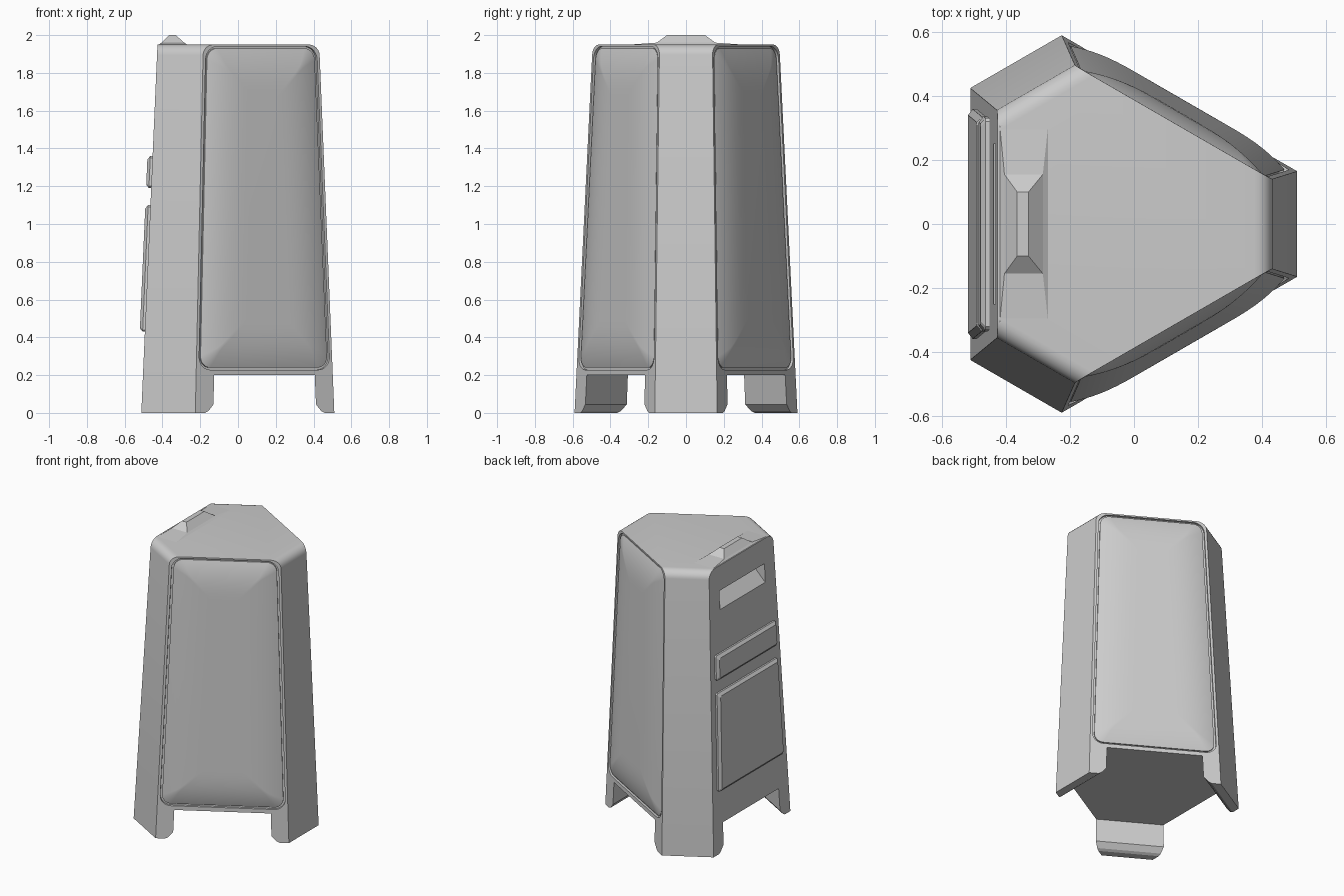
import bpy, bmesh
from math import cos, sin, pi, radians
from mathutils import Vector as V

if "Cube" in bpy.data.objects:
    bpy.data.objects.remove(bpy.data.objects["Cube"])

TOP, FLOOR = 1.95, 0.2


def post(i, z, side, ext=0.0):
    """Outer corner of post i at height z; ext slides it along the next wall."""
    t = z / TOP
    c, R, w = -0.076 + 0.016 * t, 0.586 - 0.096 * t, 0.165 - 0.025 * t
    a = i * 2 * pi / 3
    p = V((c + R * cos(a) - side * w * sin(a), R * sin(a) + side * w * cos(a), z))
    b = a + side * 5 * pi / 6
    return p + V((cos(b), sin(b), 0)) * ext


def hexagon(z):
    return [post(i, z, s) for i in range(3) for s in (-1, 1)]


def make(name, bm, smooth=True):
    bmesh.ops.recalc_face_normals(bm, faces=bm.faces)
    me = bpy.data.meshes.new(name)
    bm.to_mesh(me)
    bm.free()
    ob = bpy.data.objects.new(name, me)
    bpy.context.collection.objects.link(ob)
    if smooth:
        shade(ob)
    return ob


def shade(ob):
    bpy.ops.object.select_all(action='DESELECT')
    ob.select_set(True)
    bpy.context.view_layer.objects.active = ob
    bpy.ops.object.shade_smooth_by_angle(angle=radians(30))


def loft(rings):
    bm = bmesh.new()
    vs = [[bm.verts.new(p) for p in r] for r in rings]
    n = len(vs[0])
    for a, b in zip(vs, vs[1:]):
        for j in range(n):
            bm.faces.new((a[j], a[(j + 1) % n], b[(j + 1) % n], b[j]))
    bm.faces.new(vs[0])
    bm.faces.new(vs[-1])
    return bm


def wall_panel(name, k, z0, z1, margin, r, seg, steps, smooth=True):
    """Rounded panel on wall k; steps are (inset, height above wall)."""
    a = (k + 0.5) * 2 * pi / 3
    normal = V((cos(a), sin(a), 0))
    rings = []
    for m, d in steps:
        rr = max(r - m * 0.5, 0.01)
        ring = []
        for q, (sx, sz) in enumerate(((1, 1), (-1, 1), (-1, -1), (1, -1))):
            for j in range(seg + 1):
                f = (q + j / seg) * pi / 2
                zc = (z1 - m - rr) if sz > 0 else (z0 + m + rr)
                z = zc + rr * sin(f)
                p0, p1 = post(k, z, 1), post(k + 1, z, -1)
                h = (p1 - p0).length / 2 - margin - m
                s = sx * (h - rr) + rr * cos(f)
                ring.append((p0 + p1) / 2 + (p1 - p0).normalized() * s + normal * d)
        rings.append(ring)
    return make(name, loft(rings), smooth)


def cut(ob, cutter):
    cutter.hide_render = True
    mod = ob.modifiers.new("cut", 'BOOLEAN')
    mod.object, mod.operation, mod.solver = cutter, 'DIFFERENCE', 'EXACT'
    bpy.context.view_layer.objects.active = ob
    bpy.ops.object.modifier_apply(modifier=mod.name)
    bpy.data.objects.remove(cutter)


# Tapered six-sided body, rounded where each post meets the top
bm = loft([hexagon(FLOOR), hexagon(TOP)])
bm.verts.ensure_lookup_table()
edges = [bm.edges.get((bm.verts[6 + 2 * i], bm.verts[7 + 2 * i])) for i in range(3)]
bmesh.ops.bevel(bm, geom=edges, offset=0.055, segments=6, profile=0.5, affect='EDGES')
body = make("body", bm, False)

# Recesses for the two padded walls
for k in (0, 2):
    cut(body, wall_panel("recess_cutter", k, 0.228, 1.94, 0.016, 0.07, 8,
                         [(0, -0.016), (0, 0.06)], False))

# Hand slot in the left wall with a sloping floor
slot = [(-0.6, 1.65), (-0.44, 1.65), (-0.31, 1.78), (-0.6, 1.78)]
cut(body, make("slot_cutter", loft([[V((x, y, z)) for x, z in slot]
                                    for y in (-0.25, 0.25)]), False))
shade(body)

# Bulging pads
N = 10
bulge = [(0, -0.03), (0, -0.006)]
for j in range(1, N + 1):
    t = (j / N) ** 1.5
    bulge.append((0.25 * t, -0.006 + 0.036 * (1 - (1 - t) ** 2.6)))
for k, name in ((0, "back_pad"), (2, "front_pad")):
    wall_panel(name, k, 0.24, 1.93, 0.028, 0.06, 8, bulge)

# Raised chamfered plates on the left wall
plate = [(0, -0.02), (0, 0.012), (0.018, 0.027)]
wall_panel("large_plate", 1, 0.43, 1.10, 0.05, 0.01, 1, plate, False)
wall_panel("small_plate", 1, 1.19, 1.36, 0.045, 0.01, 1, plate, False)

# Corner legs with clipped lower ends
for i, name in enumerate(("right_leg", "back_leg", "front_leg")):
    rings = [[post(i, z, -1, e), post(i, z, -1), post(i, z, 1), post(i, z, 1, e)]
             for z, e in ((FLOOR, 0.11), (0.045, 0.11), (0.01, 0.08), (0, 0.06))]
    make(name, loft(rings), False)

# Low handle ridge on top
ridge = [(-0.42, -0.268, 0.31, 1.949), (-0.405, -0.285, 0.155, 1.96),
         (-0.365, -0.33, 0.10, 2.0)]
make("handle_ridge", loft([[V((x0, -y, z)), V((x1, -y, z)), V((x1, y, z)), V((x0, y, z))]
                           for x0, x1, y, z in ridge]), False)
